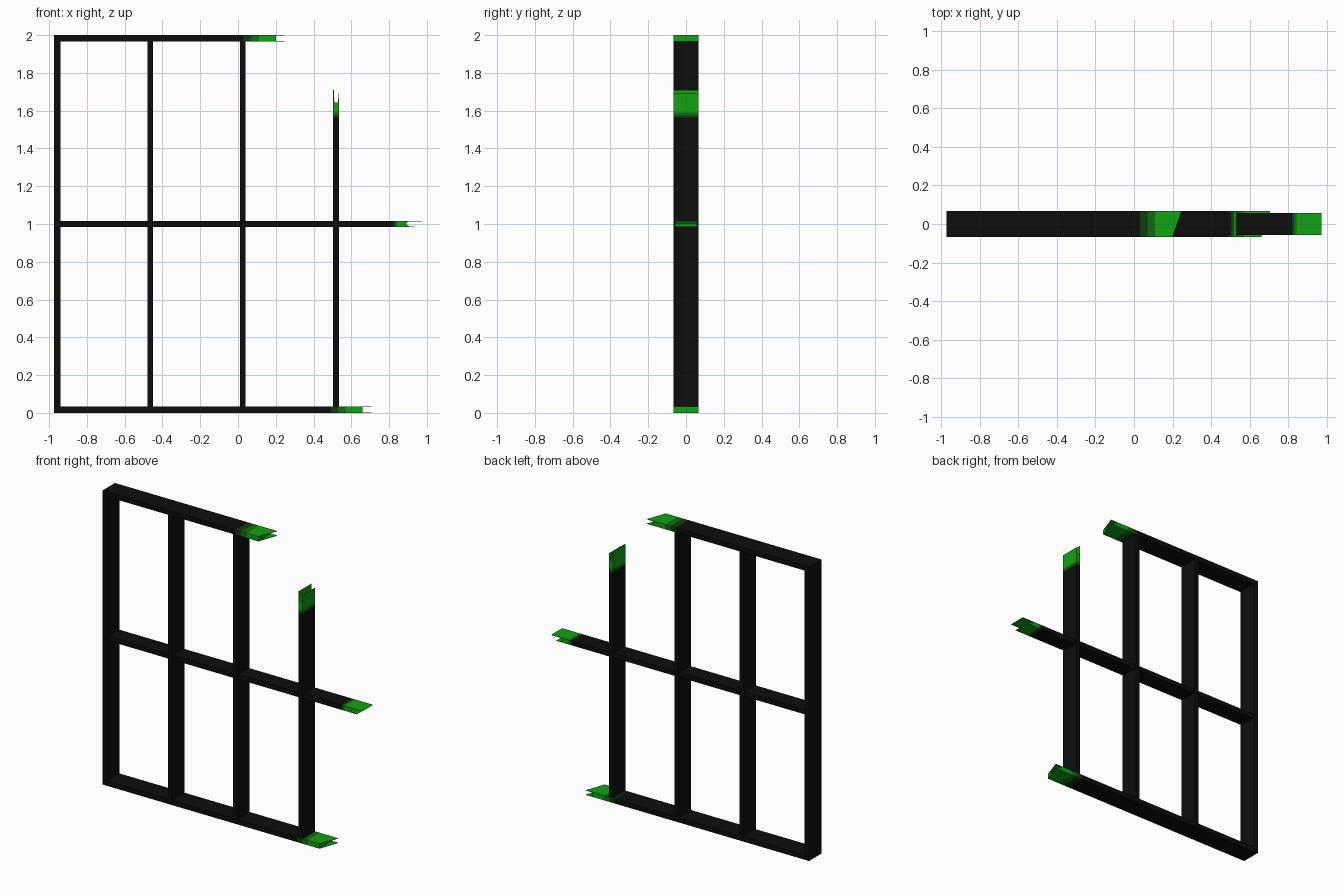
import bpy, bmesh
from mathutils import Vector

cube = bpy.data.objects.get("Cube")
if cube:
    bpy.data.objects.remove(cube, do_unlink=True)


def material(name, color):
    m = bpy.data.materials.new(name)
    m.use_nodes = True
    m.diffuse_color = (*color, 1)
    m.node_tree.nodes["Principled BSDF"].inputs["Base Color"].default_value = (*color, 1)
    return m


MATS = [material("black", (0.004, 0.004, 0.004)),
        material("dark green", (0.005, 0.045, 0.005)),
        material("mid green", (0.005, 0.15, 0.005)),
        material("bright green", (0.006, 0.36, 0.006))]
D = 0.067      # half depth of the frame
T = 0.033      # bar thickness
X = Vector((1, 0, 0))
Y = Vector((0, 1, 0))
Z = Vector((0, 0, 1))


def prism(name, points, push, bands=(), axis=X, mat=0):
    """Extrude a polygon; each band position along the axis starts the next colour."""
    bm = bmesh.new()
    face = bm.faces.new([bm.verts.new(p) for p in points])
    new = bmesh.ops.extrude_face_region(bm, geom=[face])["geom"]
    bmesh.ops.translate(bm, vec=push, verts=[v for v in new if isinstance(v, bmesh.types.BMVert)])
    for b in bands:
        bmesh.ops.bisect_plane(bm, geom=bm.verts[:] + bm.edges[:] + bm.faces[:],
                               plane_co=axis * b, plane_no=axis)
    bmesh.ops.recalc_face_normals(bm, faces=bm.faces)
    for f in bm.faces:
        pos = f.calc_center_median().dot(axis)
        f.material_index = mat + sum(pos > b for b in bands)
    me = bpy.data.meshes.new(name)
    bm.to_mesh(me)
    bm.free()
    for m in MATS:
        me.materials.append(m)
    ob = bpy.data.objects.new(name, me)
    bpy.context.collection.objects.link(ob)
    return ob


def bar(name, outline, bands=(), axis=X, half=D):
    """Bar with an x-z outline, running through the depth of the frame."""
    return prism(name, [(x, -half, z) for x, z in outline], Y * 2 * half, bands, axis)


def rect(x0, x1, z0, z1):
    return [(x0, z0), (x1, z0), (x1, z1), (x0, z1)]


def flat_plate(name, x0, front, back, z, half=D):
    """Thin horizontal sheet, its free end running from front to back."""
    prism(name, [(x0, -half, z), (front, -half, z), (back, half, z), (x0, half, z)],
          Z * 0.003, mat=3)


# Uprights
LEFT = -0.973
bar("left_side", rect(LEFT, LEFT + T, 0, 2))
for name, x in (("first_upright", -0.48), ("second_upright", 0.011)):
    bar(name, rect(x, x + 0.03, T, 2 - T))

# Broken upright, with a notched end and two side sheets
a, b = 0.504, 0.534
bar("broken_upright", [(a, T), (b, T), (b, 1.68), (b - 0.006, 1.645), (a + 0.012, 1.64), (a, 1.66)],
    (1.565, 1.575, 1.59), Z)
for name, x, top in (("upright_left_sheet", b - 0.003, 1.69), ("upright_right_sheet", a, 1.71)):
    prism(name, [(x, -D, 1.63), (x, D, 1.63), (x, D, top), (x, -D, top)], X * 0.003, mat=3)

# Top and bottom rails, with slanted sheets at the broken ends
for name, z, end in (("top_rail", 2 - T, 0.2), ("bottom_rail", 0, 0.66)):
    bar(name, rect(LEFT + T, end, z, z + T), (end - 0.17, end - 0.13, end - 0.09))
    for side, h in (("upper", z + T - 0.003), ("lower", z)):
        flat_plate(name + "_" + side + "_sheet", end - 0.01, end, end + 0.047, h)

# Middle rail, slightly shallower, with a notched end and two sheets
H = 0.058
lo, hi = 0.984, 1.016
bar("middle_rail", [(LEFT + T, lo), (0.91, lo), (0.89, 1.0), (0.903, hi), (LEFT + T, hi)],
    (0.82, 0.83, 0.842), X, H)
flat_plate("middle_upper_sheet", 0.88, 0.973, 0.973, hi - 0.003, H)
flat_plate("middle_lower_sheet", 0.88, 0.935, 0.935, lo, H)
